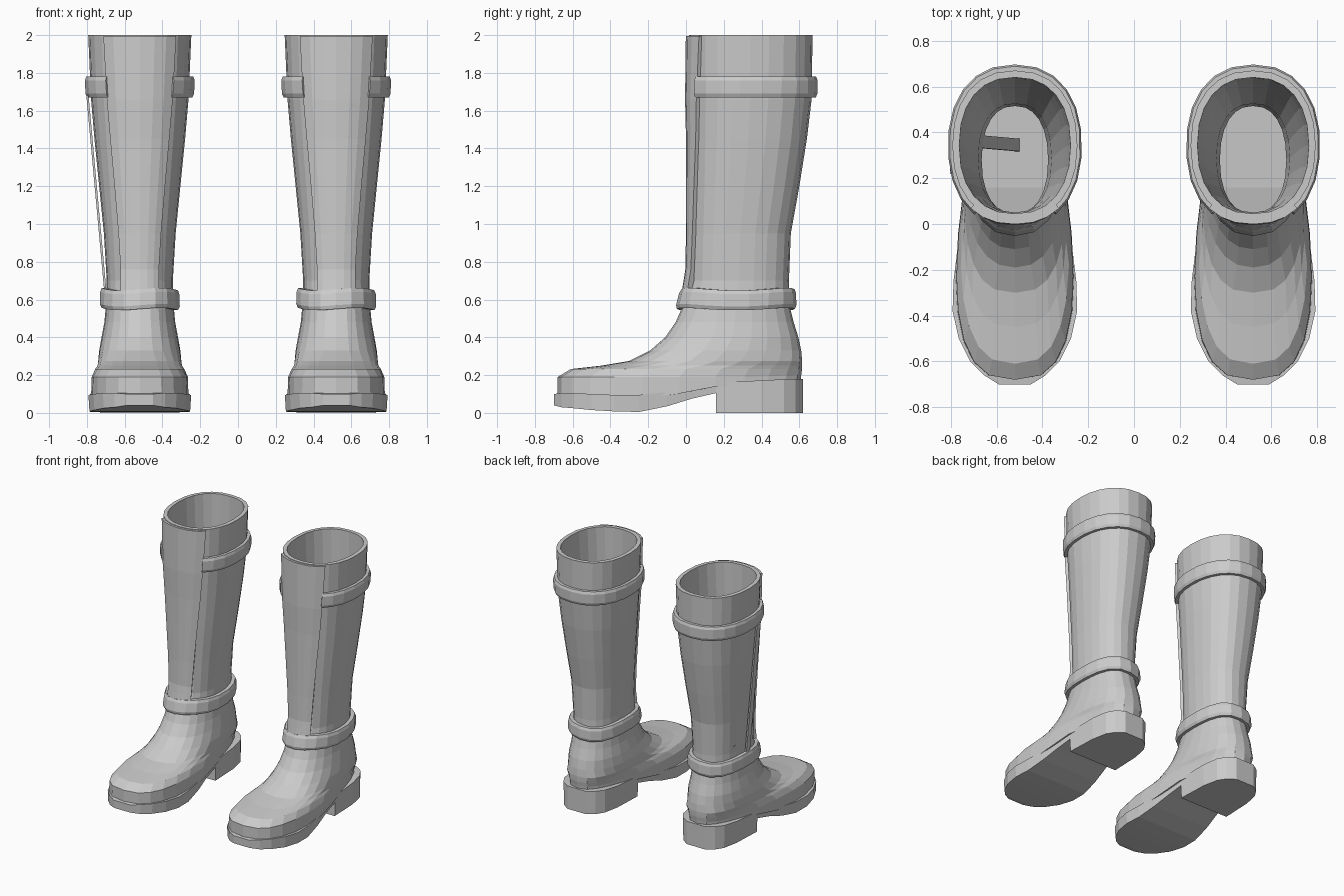
import bpy, bmesh, math
from mathutils import Vector

if "Cube" in bpy.data.objects:
    bpy.data.objects.remove(bpy.data.objects["Cube"], do_unlink=True)

SIDES = 24
CENTRE = 0.52

leather = bpy.data.materials.new("grey leather")
leather.use_nodes = True
leather.diffuse_color = (0.6, 0.6, 0.6, 1)
leather.node_tree.nodes["Principled BSDF"].inputs["Base Color"].default_value = (0.6, 0.6, 0.6, 1)

# Upper outline per height: z, front y, back y, heel half width, toe half width
RINGS = [
    (0.14, -0.68, 0.605, 0.19, 0.305),
    (0.19, -0.68, 0.61, 0.19, 0.30),
    (0.232, -0.61, 0.615, 0.20, 0.265),
    (0.25, -0.45, 0.615, 0.20, 0.245),
    (0.275, -0.30, 0.615, 0.205, 0.235),
    (0.33, -0.19, 0.61, 0.205, 0.225),
    (0.40, -0.11, 0.595, 0.20, 0.205),
    (0.48, -0.055, 0.57, 0.185, 0.19),
    (0.56, -0.02, 0.55, 0.18, 0.18),
    (0.70, 0.015, 0.545, 0.175, 0.175),
    (0.95, 0.02, 0.555, 0.19, 0.19),
    (1.20, 0.02, 0.60, 0.215, 0.215),
    (1.45, 0.02, 0.64, 0.24, 0.24),
    (1.66, 0.015, 0.665, 0.258, 0.258),
    (2.00, 0.015, 0.67, 0.273, 0.273),
]


def lerp_table(table, key):
    """Interpolate the rows of a table sorted by its first column."""
    for a, b in zip(table, table[1:]):
        if key <= b[0]:
            t = max(0, (key - a[0]) / (b[0] - a[0]))
            return [p + (q - p) * t for p, q in zip(a, b)]
    return list(table[-1])


def signed_pow(v, e):
    return math.copysign(abs(v) ** e, v)


def surface(z, angle, offset=0.0):
    """Point on the upper; angle 0 is the front, growing towards +x."""
    _, front, back, heel, toe = lerp_table(RINGS, z)
    power = 0.72 if z < 0.3 else 0.87
    c = signed_pow(math.cos(angle), 0.9)
    s = signed_pow(math.sin(angle), power)
    half = (back - front) / 2 + offset
    width = heel + (toe - heel) * (1 + c) / 2 + offset
    return Vector((width * s, (front + back) / 2 - half * c, z))


def make(name, verts, faces, x, fix_normals=True):
    mesh = bpy.data.meshes.new(name)
    bm = bmesh.new()
    vs = [bm.verts.new(v) for v in verts]
    for f in faces:
        bm.faces.new([vs[i] for i in f])
    if fix_normals:
        bmesh.ops.recalc_face_normals(bm, faces=bm.faces)
    bm.to_mesh(mesh)
    bm.free()
    mesh.materials.append(leather)
    obj = bpy.data.objects.new(name, mesh)
    obj.location.x = x
    bpy.context.collection.objects.link(obj)
    return obj


# Sole stations: y, half width, underside z, top z
SOLE = [
    (-0.70, 0.07, 0.04, 0.10), (-0.66, 0.135, 0.03, 0.105), (-0.60, 0.195, 0.025, 0.105),
    (-0.50, 0.245, 0.015, 0.10), (-0.38, 0.272, 0.008, 0.095), (-0.25, 0.268, 0.005, 0.095),
    (-0.10, 0.25, 0.035, 0.11), (0.03, 0.23, 0.075, 0.135), (0.16, 0.215, 0.105, 0.16),
    (0.16, 0.215, 0.0, 0.16), (0.40, 0.205, 0.0, 0.172), (0.52, 0.18, 0.0, 0.178),
    (0.58, 0.14, 0.0, 0.18), (0.62, 0.08, 0.0, 0.18),
]


def sole_top(y):
    return lerp_table([(s[0], s[3]) for s in SOLE if s[2] or s[0] > 0.2], y)[1]


def build_upper(name, x):
    verts, faces = [], []
    for i, ring in enumerate(RINGS):
        for j in range(SIDES):
            p = surface(ring[0], math.tau * j / SIDES)
            if i == 0:
                p.z = sole_top(p.y) - 0.02      # lower edge tucked into the sole
            elif i == 1:
                p.z = max(p.z, sole_top(p.y) + 0.02)
            verts.append(p)
    for i in range(len(RINGS) - 1):
        for j in range(SIDES):
            k = (j + 1) % SIDES
            a, b = i * SIDES, (i + 1) * SIDES
            faces.append((a + j, a + k, b + k, b + j))
    obj = make(name, verts, faces, x, fix_normals=False)
    shell = obj.modifiers.new("thickness", "SOLIDIFY")
    shell.thickness = 0.03
    shell.offset = -1


def build_sole(name, x):
    verts, faces = [], []
    for y, w, low, high in SOLE:
        verts += [(-w * 0.98, y, low), (w * 0.98, y, low), (w, y, high), (-w, y, high)]
    for i in range(len(SOLE) - 1):
        for j in range(4):
            k = (j + 1) % 4
            if SOLE[i][0] == SOLE[i + 1][0] and j == 2:
                continue                        # heel breast shares its top edge
            faces.append((4 * i + j, 4 * i + k, 4 * i + 4 + k, 4 * i + 4 + j))
    n = len(verts)
    faces += [(0, 1, 2, 3), (n - 4, n - 3, n - 2, n - 1)]
    obj = make(name, verts, faces, x, fix_normals=False)
    bm = bmesh.new()
    bm.from_mesh(obj.data)
    bmesh.ops.remove_doubles(bm, verts=bm.verts, dist=0.0005)
    bmesh.ops.recalc_face_normals(bm, faces=bm.faces)
    bm.to_mesh(obj.data)
    bm.free()


def wrap(name, x, profile, span, steps, wave=0.0):
    """Sweep a closed (z, offset) profile round the upper between two angles."""
    n, verts, faces = len(profile), [], []
    closed = span is None
    count = steps if closed else steps + 1
    for j in range(count):
        for z, off in profile:
            lo, hi = (0, math.tau) if closed else span(z)
            a = lo + (hi - lo) * j / steps
            p = surface(z, a, off)
            p.z += wave * math.sin(3 * a)
            verts.append(p)
    for j in range(steps):
        for i in range(n):
            a, b = j * n, (j + 1) % count * n
            k = (i + 1) % n
            faces.append((a + i, a + k, b + k, b + i))
    if not closed:
        faces += [tuple(range(n)), tuple(range(steps * n, steps * n + n))]
    make(name, verts, faces, x)


def beam(name, start, end, width, thick):
    """Thin flat strip between two points, wide along y."""
    offsets = [(-thick, -width), (thick, -width), (thick, width), (-thick, width)]
    verts = [Vector(p) + Vector((dx, dy, 0)) / 2 for p in (start, end) for dx, dy in offsets]
    faces = [(0, 1, 2, 3), (4, 5, 6, 7)]
    faces += [(j, (j + 1) % 4, 4 + (j + 1) % 4, 4 + j) for j in range(4)]
    make(name, verts, faces, 0)


def panel_edge(z):
    return math.radians(27 + 12 * min(1, max(0, (z - 0.7) / 1.3)))


def strap_span(z):
    edge = panel_edge(z) - 0.03
    return edge, math.tau - edge


# Front panel profile: flared foot under the ankle band, flush with the rim
heights = [0.76, 0.95, 1.2, 1.45, 1.66]
panel = [(0.60, 0.02), (0.70, 0.028)] + [(z, 0.02) for z in heights] + [(1.995, 0.016)]
panel += [(z, -0.005) for z in [1.995] + heights[::-1] + [0.70, 0.60]]

upper_strap = [(1.67, -0.01), (1.67, 0.022), (1.69, 0.03), (1.76, 0.03), (1.78, 0.022), (1.78, -0.01)]
ankle_strap = [(0.55, -0.01), (0.55, 0.024), (0.57, 0.035), (0.635, 0.035), (0.655, 0.028), (0.655, -0.01)]

for side, x in (("left", CENTRE), ("right", -CENTRE)):
    build_upper(side + "_upper", x)
    build_sole(side + "_sole", x)
    wrap(side + "_front_panel", x, panel, lambda z: (-panel_edge(z), panel_edge(z)), 6)
    wrap(side + "_upper_strap", x, upper_strap, strap_span, 18)
    wrap(side + "_ankle_strap", x, ankle_strap, None, 18, wave=0.007)

# Loose strips on the right boot: one outside the shaft, one inside
beam("right_outer_strip", (-0.797, 0.24, 1.68), (-0.702, 0.24, 0.64), 0.045, 0.012)
beam("right_inner_strip", (-0.68, 0.36, 0.75), (-0.51, 0.345, 0.17), 0.055, 0.02)
